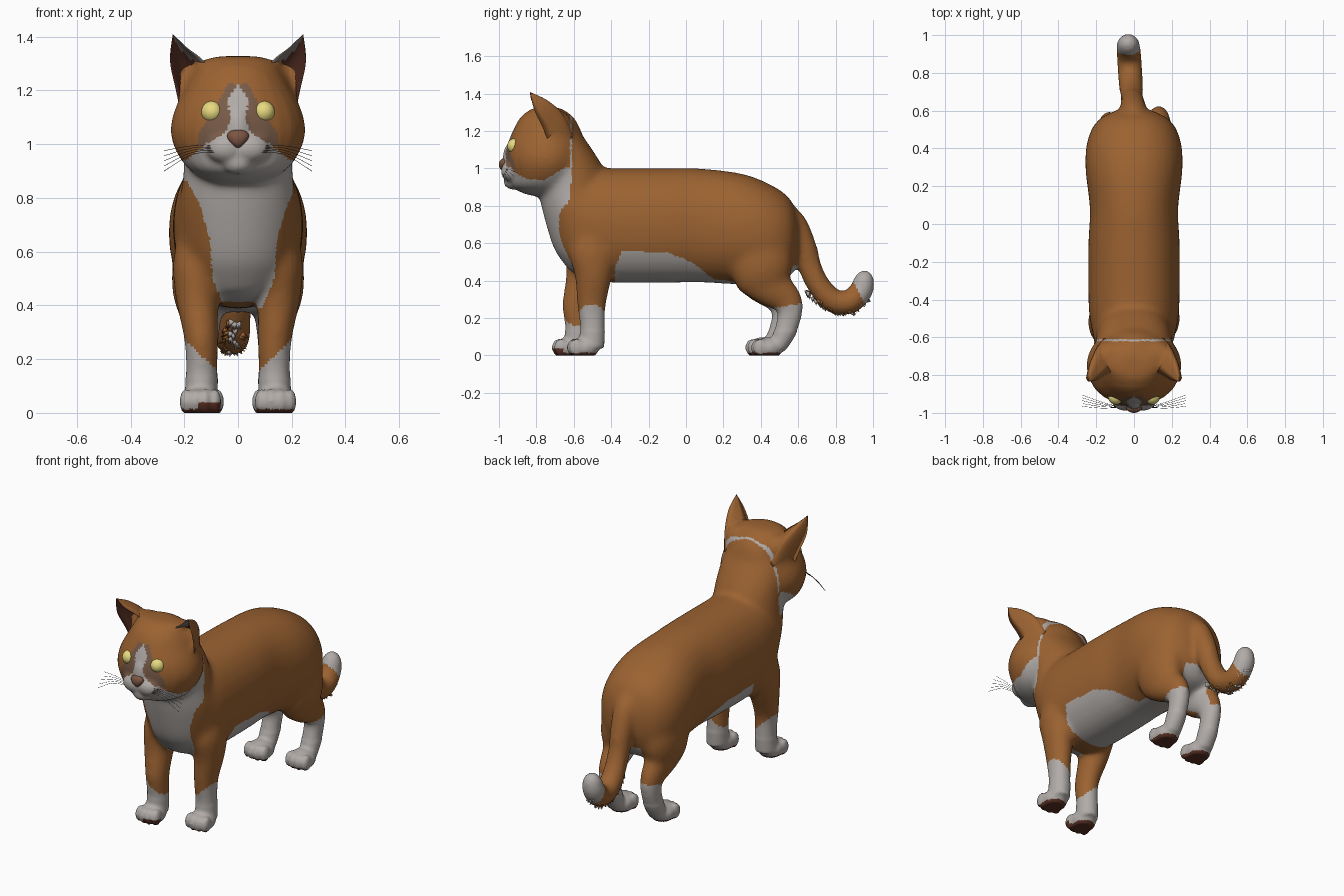
import bpy, bmesh, math, random
from mathutils import Vector, Matrix

random.seed(4)
cube = bpy.data.objects.get("Cube")
if cube:
    bpy.data.objects.remove(cube, do_unlink=True)


def material(name, rgb):
    m = bpy.data.materials.new(name)
    m.use_nodes = True
    m.diffuse_color = (*rgb, 1)
    m.node_tree.nodes["Principled BSDF"].inputs["Base Color"].default_value = (*rgb, 1)
    return m


ORANGE = material("orange_fur", (.33, .123, .031))
WHITE = material("white_fur", (.44, .41, .39))
TAUPE = material("taupe_fur", (.19, .105, .065))
DARK = material("dark_skin", (.1, .03, .018))
GREY = material("ear_grey_fur", (.24, .205, .18))
NOSE = material("nose_skin", (.2, .09, .055))
YELLOW = material("eye_yellow", (.82, .72, .22))
BLACK = material("whisker_dark", (.06, .055, .05))


def finish(name, bm, mats):
    bmesh.ops.recalc_face_normals(bm, faces=bm.faces[:])
    me = bpy.data.meshes.new(name)
    for m in mats:
        me.materials.append(m)
    bm.to_mesh(me)
    bm.free()
    me.shade_smooth()
    ob = bpy.data.objects.new(name, me)
    bpy.context.collection.objects.link(ob)
    return ob


def ball(bm, center, radii, seg=24):
    mat = Matrix.Translation(center) @ Matrix.Diagonal((*radii, 1))
    return bmesh.ops.create_uvsphere(bm, u_segments=seg, v_segments=seg // 2, radius=1, matrix=mat)["verts"]


def spline(pts, steps=5):
    # Catmull-Rom curve through tuples of any length
    p = [Vector(q) for q in pts]
    p = [p[0]] + p + [p[-1]]
    out = []
    for a, b, c, d in zip(p, p[1:], p[2:], p[3:]):
        for i in range(steps):
            t = i / steps
            out.append(b + (c - a) * (t / 2) + (a * 2 - b * 5 + c * 4 - d) * (t * t / 2)
                       + (b * 3 - a - c * 3 + d) * (t ** 3 / 2))
    return out + [p[-1]]


def skin_rings(bm, rings):
    n = len(rings[0])
    for a, b in zip(rings, rings[1:]):
        for k in range(n):
            bm.faces.new((a[k], a[(k + 1) % n], b[(k + 1) % n], b[k]))
    bm.faces.new(rings[0][::-1])
    bm.faces.new(rings[-1])


def loft(bm, secs, side=None, power=1.0, n=28):
    # Sections are (x, y, z, x radius, second radius); side fixes the second axis
    secs, rings = spline(secs), []
    for i, s in enumerate(secs):
        t = secs[min(i + 1, len(secs) - 1)] - secs[max(i - 1, 0)]
        v = Vector(side) if side else Vector((0, -t[2], t[1])).normalized()
        ring = []
        for k in range(n):
            c, w = math.cos(k * math.tau / n), math.sin(k * math.tau / n)
            c, w = (math.copysign(abs(q) ** power, q) for q in (c, w))
            ring.append(bm.verts.new(Vector(s[:3]) + Vector((s[3] * c, 0, 0)) + v * (s[4] * w)))
        rings.append(ring)
    skin_rings(bm, rings)


def ear(bm, s, thick, trim, n=10):
    # Cupped ear, a crescent section tapering to the tip
    inner = spline([(.09, -.76, 1.27), (.14, -.795, 1.322), (.19, -.825, 1.36), (.24, -.835, 1.408)])
    outer = spline([(.212, -.725, 1.11), (.232, -.76, 1.205), (.253, -.81, 1.31), (.243, -.835, 1.408)])
    rear = spline([(.15, -.605, 1.18), (.187, -.655, 1.285), (.224, -.74, 1.362), (.242, -.833, 1.408)])
    rings = []
    for a, o, r in list(zip(inner, outer, rear))[:len(inner) - trim]:
        mid, ring = (a + o) / 2, []
        for k in range(2 * n):
            u = k / n if k <= n else 2 - k / n
            b = r if k <= n else r.lerp(mid, thick)
            p = a * (1 - u) ** 2 + (b * 2 - mid) * (2 * u * (1 - u)) + o * u * u
            ring.append(bm.verts.new((s * p.x, p.y, p.z)))
        rings.append(ring)
    skin_rings(bm, rings)


def lerp(x, table):
    if x <= table[0][0]:
        return table[0][1]
    for (a, p), (b, q) in zip(table, table[1:]):
        if x <= b:
            return p + (q - p) * (x - a) / (b - a)
    return table[-1][1]


UP, BACK = (0, 0, 1), (0, 1, 0)
bm = bmesh.new()

# Torso
loft(bm, [(0, y, z, rx, rz) for y, z, rx, rz in (
    (-.66, .72, .15, .22), (-.6, .72, .21, .28), (-.5, .705, .235, .3), (-.38, .695, .242, .307),
    (-.1, .695, .242, .307), (.08, .695, .234, .305), (.3, .675, .258, .297), (.45, .645, .245, .27),
    (.55, .63, .19, .215), (.6, .63, .1, .12))], UP, .92)
# Neck and chest
loft(bm, [(0, y, z, rx, ry) for z, y, rx, ry in (
    (.45, -.51, .12, .11), (.5, -.505, .17, .155), (.58, -.515, .205, .195), (.75, -.55, .222, .212),
    (.88, -.595, .205, .195), (1, -.62, .2, .18), (1.1, -.64, .19, .14), (1.2, -.675, .17, .105))], BACK)
# Head
loft(bm, [(0, y, z, rx, ry) for z, y, rx, ry in (
    (.855, -.74, .09, .1), (.9, -.765, .175, .165), (.96, -.755, .225, .195), (1.04, -.75, .253, .213),
    (1.12, -.748, .24, .208), (1.2, -.743, .2, .183), (1.27, -.742, .16, .145), (1.315, -.745, .12, .09),
    (1.328, -.745, .08, .05))], BACK)
# Muzzle, chin and nose bridge
ball(bm, (0, -.925, .932), (.06, .05, .045))
ball(bm, (0, -.935, 1.05), (.05, .045, .09))

for s in (-1, 1):
    ball(bm, (s * .045, -.928, .985), (.075, .062, .058))
    # Ear root
    ball(bm, (s * .12, -.69, 1.22), (.085, .085, .095))
    ear(bm, s, .35, 3)
    # Front leg and paw
    dy = -.08 if s < 0 else 0
    loft(bm, [(s * x, y + dy * f, z, rx, ry) for z, x, y, rx, ry, f in (
        (.66, .15, -.5, .075, .1, 0), (.55, .155, -.5, .088, .125, .2), (.42, .152, -.495, .08, .1, .6),
        (.27, .137, -.505, .064, .078, 1), (.15, .136, -.5, .06, .068, 1), (.04, .138, -.505, .062, .068, 1))], BACK)
    # Thigh, hind leg and paw
    dh = -.03 if s < 0 else 0
    ball(bm, (s * .14, .4, .5), (.108, .17, .2))
    loft(bm, [(s * x, y + dh * f, z, rx, r) for y, z, x, rx, r, f in (
        (.36, .45, .14, .09, .13, 0), (.44, .38, .14, .08, .115, .4), (.535, .3, .132, .064, .086, 1),
        (.557, .23, .13, .056, .068, 1), (.53, .13, .13, .056, .06, 1), (.49, .045, .13, .054, .046, 1))])
    for px, py in ((.14, -.545 + dy), (.13, .44 + dh)):
        ball(bm, (s * px, py, .04), (.074, .08, .058))
        for k in range(4):
            o = k - 1.5
            ball(bm, (s * px + o * .036, py - .06 + abs(o) * .012, .042), (.024, .04, .048), 16)

# Tail
loft(bm, [(x, y, z, r, r) for x, y, z, r in (
    (0, .5, .8, .05), (0, .575, .71, .068), (-.005, .63, .59, .066), (-.01, .662, .47, .062),
    (-.015, .715, .365, .062), (-.02, .79, .292, .064), (-.025, .875, .288, .064), (-.03, .935, .345, .062),
    (-.03, .95, .4, .055), (-.03, .95, .435, .038), (-.03, .948, .452, .015))])

# Fuse the parts into one skin
body = finish("body", bm, [ORANGE, WHITE, TAUPE, DARK])
rm = body.modifiers.new("fuse", 'REMESH')
rm.mode, rm.voxel_size = 'VOXEL', .011
sm = body.modifiers.new("soften", 'SMOOTH')
sm.factor, sm.iterations = .5, 4
bpy.context.view_layer.update()
skin = bpy.data.meshes.new_from_object(body.evaluated_get(bpy.context.evaluated_depsgraph_get()))
body.modifiers.clear()
while len(skin.materials) < 4:
    skin.materials.append((ORANGE, WHITE, TAUPE, DARK)[len(skin.materials)])
body.data = skin
bm = bmesh.new()
bm.from_mesh(skin)
soft = [v for v in bm.verts if v.co.z > .13 and -.86 < v.co.y < .7 and not (v.co.z > 1.3 and abs(v.co.x) > .17)]
for _ in range(18):
    bmesh.ops.smooth_vert(bm, verts=soft, factor=.5, use_axis_x=True, use_axis_y=True, use_axis_z=True)
for v in bm.verts:
    v.co.z = max(v.co.z, 0)


def coat(c, n):
    # Index of the coat colour at a point: 0 orange, 1 white, 2 taupe, 3 dark
    x, y, z = c
    a = abs(x)
    if z < .014 and n.z < -.4:
        return 3
    if z < .04 and -.15 < x < 0 and y < -.66:
        return 3
    if y > .64:
        return int(y > .885 + (.42 - z) * .47)
    if z < .36 and y < -.3:
        return int(z < .15 + .95 * max(0, a - .07))
    if z < .36 and y > .2 and z < lerp(y, [(.2, .345), (.3, .31), (.46, .255), (.6, .275)]):
        return 1
    if -.38 < y < .17 and z < lerp(y, [(-.38, .47), (-.34, .56), (-.1, .55), (.03, .5), (.17, .39)]):
        return 1
    if -.38 < y < .6 and z < .48 and a < .09:
        return 1
    if y < -.85 and z > .95:
        if a < lerp(z, [(.95, .18), (1, .12), (1.04, .05), (1.08, .03), (1.17, .036), (1.22, 0)]):
            return 1
        return 2 if 1 < z < 1.225 and a < min(.15, .04 + .6 * (1.215 - z)) else 0
    if z > .86 and y < -.62:
        return int(z < lerp(y, [(-.9, .965), (-.84, .94), (-.75, .94), (-.66, 1), (-.62, 1.01)]))
    edge = lerp(z, [(.43, -.52), (.55, -.59), (.65, -.63), (.8, -.63), (.95, -.61)])
    wide = lerp(z, [(.39, .07), (.5, .115), (.65, .125), (.78, .165), (.88, .22)])
    return int(z > .385 and y < edge and abs(x - .02) < wide)


bm.normal_update()
for f in bm.faces:
    f.material_index = coat(f.calc_center_median(), f.normal)
bm.to_mesh(skin)
bm.free()
skin.shade_smooth()

for s, side in ((1, "left"), (-1, "right")):
    # Ear shell with a dark cup, a grey inner edge and a dark tip
    bm = bmesh.new()
    ear(bm, s, .45, 0)
    bm.faces.ensure_lookup_table()
    for i, f in enumerate(bm.faces[:-2]):
        row, k = divmod(i, 20)
        if k >= 10:
            f.material_index = 2 if 2 - k / 10 < .15 + .03 * row else 1
        elif row > 13:
            f.material_index = 1
    bmesh.ops.remove_doubles(bm, verts=bm.verts[:], dist=.0008)
    finish(side + "_ear", bm, [ORANGE, DARK, GREY])

    # Eye
    bm = bmesh.new()
    ball(bm, (s * .096, -.915, 1.12), (.041, .041, .041))
    finish(side + "_eye", bm, [YELLOW])

    # Whiskers
    cu = bpy.data.curves.new(side + "_whiskers", 'CURVE')
    cu.dimensions, cu.bevel_depth, cu.bevel_resolution = '3D', .0009, 0
    for k in range(5):
        pts = spline([(s * .07, -.97, .97 + k * .006), (s * .17, -.975 + k * .008, .962 + k * .008),
                      (s * .275, -.965 + k * .015, .9 + k * .019)], 4)
        sp = cu.splines.new('POLY')
        sp.points.add(len(pts) - 1)
        for q, p in zip(sp.points, pts):
            q.co = (*p, 1)
    cu.materials.append(BLACK)
    bpy.context.collection.objects.link(bpy.data.objects.new(side + "_whiskers", cu))

# Nose, wide above and narrow below
bm = bmesh.new()
for v in ball(bm, (0, -.975, 1.02), (.038, .025, .034)):
    v.co.x *= 1 + (v.co.z - 1.02) * 12
finish("nose", bm, [NOSE])

# Ragged fur under the tail
bm = bmesh.new()
for i in range(70):
    t = random.random()
    y = .67 + .27 * t
    z = lerp(y, [(.67, .38), (.715, .335), (.79, .277), (.875, .273), (.94, .34)])
    ang = random.uniform(-.9, .9)
    slope = lerp(y, [(.67, -.7), (.8, 0), (.87, .2), (.94, .9)])
    d = Vector((math.sin(ang), math.cos(ang) * slope, -math.cos(ang))).normalized()
    at = Vector((-.01 - .02 * t, y, z)) + d * .056
    aim = (d + Vector((0, .5, .1))).to_track_quat('Z', 'Y').to_matrix().to_4x4()
    tuft = bmesh.ops.create_cone(bm, segments=5, radius1=.013, radius2=0, depth=.03, cap_ends=True,
                                 matrix=Matrix.Translation(at) @ aim)
    for f in {f for v in tuft["verts"] for f in v.link_faces}:
        f.material_index = int(y > .9 or abs(ang) < .4)
finish("tail_fur", bm, [ORANGE, WHITE])
